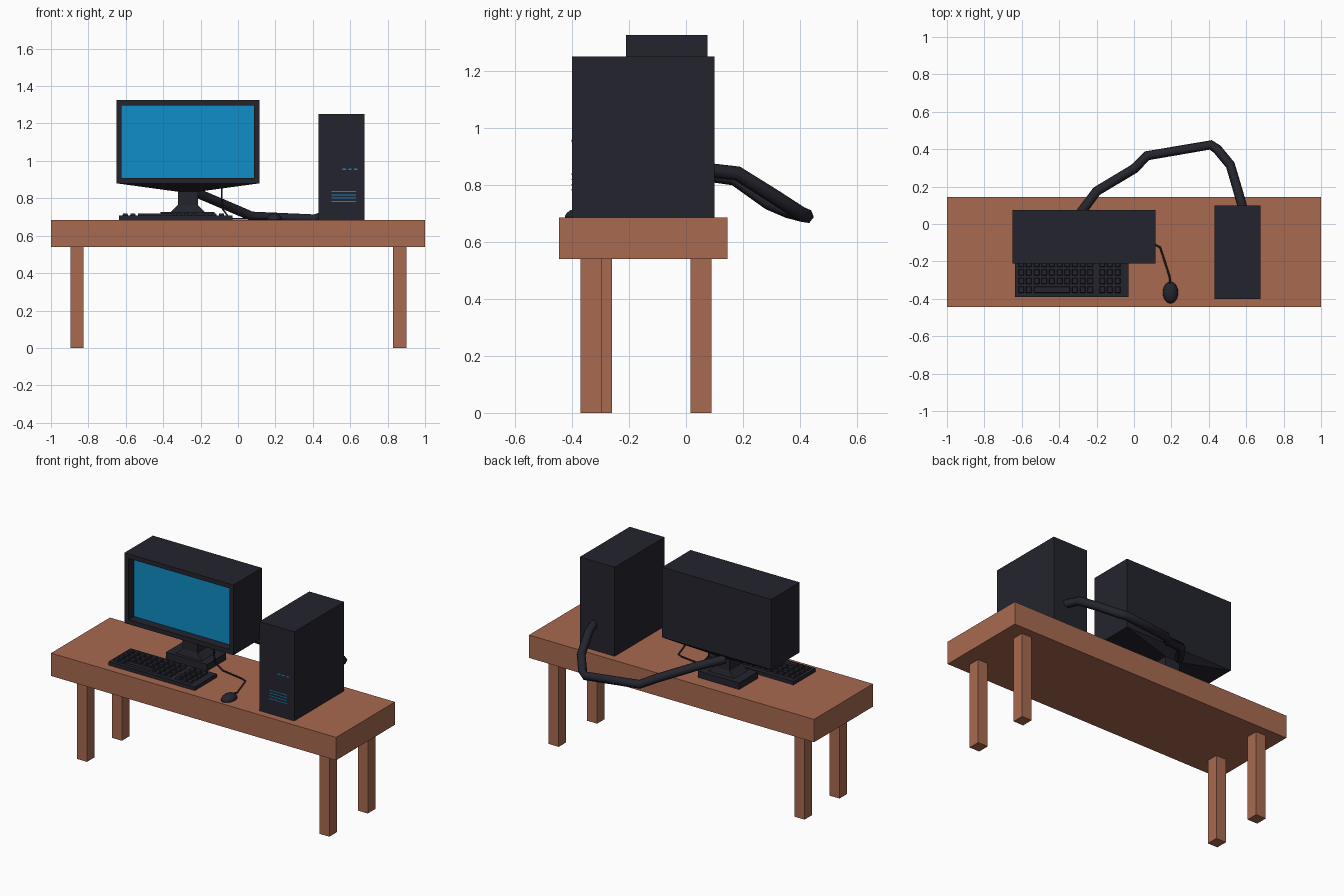
import bpy, bmesh, math

if "Cube" in bpy.data.objects:
    bpy.data.objects.remove(bpy.data.objects["Cube"])


def material(name, rgb):
    m = bpy.data.materials.new(name)
    m.diffuse_color = (*rgb, 1)
    m.use_nodes = True
    m.node_tree.nodes["Principled BSDF"].inputs["Base Color"].default_value = m.diffuse_color
    return m


WOOD = material("warm wood", (0.39, 0.142, 0.079))
DARK = material("charcoal plastic", (0.0175, 0.0175, 0.027))
BLUE = material("screen blue", (0.005, 0.27, 0.57))


def finish(name, bm, *mats):
    bmesh.ops.recalc_face_normals(bm, faces=bm.faces)
    me = bpy.data.meshes.new(name)
    bm.to_mesh(me)
    bm.free()
    for m in mats:
        me.materials.append(m)
    ob = bpy.data.objects.new(name, me)
    bpy.context.collection.objects.link(ob)
    return ob


def add_box(bm, x, y, z, bottom=None):
    """Box from (min, max) ranges; bottom = optional (x, y) ranges for a taper."""
    bx, by = bottom or (x, y)
    rings = []
    for (xr, yr, h) in ((bx, by, z[0]), (x, y, z[1])):
        rings.append([bm.verts.new((xr[i], yr[j], h))
                      for i, j in ((0, 0), (1, 0), (1, 1), (0, 1))])
    lo, hi = rings
    bm.faces.new(lo[::-1])
    bm.faces.new(hi)
    for i in range(4):
        k = (i + 1) % 4
        bm.faces.new((lo[i], lo[k], hi[k], hi[i]))


def box(name, mat, x, y, z, bottom=None):
    bm = bmesh.new()
    add_box(bm, x, y, z, bottom)
    return finish(name, bm, mat)


def cable(name, points, radius, res):
    cu = bpy.data.curves.new(name, 'CURVE')
    cu.dimensions = '3D'
    cu.bevel_depth = radius
    cu.bevel_resolution = res
    cu.use_fill_caps = True
    sp = cu.splines.new('POLY')
    sp.points.add(len(points) - 1)
    for p, co in zip(sp.points, points):
        p.co = (*co, 1)
    cu.materials.append(DARK)
    ob = bpy.data.objects.new(name, cu)
    bpy.context.collection.objects.link(ob)


TOP = 0.685

# Desk: thick top and four square legs
box("desk_top", WOOD, (-1, 1), (-0.445, 0.145), (0.54, TOP))
for name, x, y in (("front_left_leg", -0.895, -0.335), ("front_right_leg", 0.83, -0.37),
                   ("back_left_leg", -0.895, 0.015), ("back_right_leg", 0.83, 0.015)):
    box(name, WOOD, (x, x + 0.07), (y, y + 0.075), (0, 0.54))

# Monitor: box with a recessed blue screen
bm = bmesh.new()
add_box(bm, (-0.65, 0.115), (-0.21, 0.075), (0.88, 1.325))
bm.normal_update()
front = min(bm.faces, key=lambda f: f.calc_center_median().y)
bmesh.ops.inset_region(bm, faces=[front], thickness=0.04)
recess = bmesh.ops.extrude_discrete_faces(bm, faces=[front])["faces"][0]
bmesh.ops.translate(bm, verts=recess.verts, vec=(0, 0.055, 0))
recess.material_index = 1
finish("monitor", bm, DARK, BLUE)

# Monitor underside, neck and foot
NX, NY = (-0.32, -0.215), (-0.10, 0.02)
box("monitor_underside", DARK, (-0.65, 0.115), (-0.21, 0.075), (0.835, 0.88), (NX, NY))
box("monitor_neck", DARK, NX, NY, (0.755, 0.84))
box("neck_flare", DARK, NX, NY, (0.725, 0.765), ((-0.36, -0.175), (-0.11, 0.03)))
box("monitor_foot", DARK, (-0.415, -0.125), (-0.13, 0.06), (TOP, 0.727))

# Keyboard: slab, main key block and number pad
box("keyboard", DARK, (-0.635, -0.03), (-0.39, -0.17), (TOP, 0.708))
bm = bmesh.new()
for x0, cols in ((-0.618, 10), (-0.185, 3)):
    for row in range(4):
        y = -0.368 + row * 0.046
        col = 0
        while col < cols:
            span = 5 if (cols == 10 and row == 0 and col == 2) else 1   # space bar
            x = x0 + col * 0.041
            w = span * 0.041 - 0.011
            add_box(bm, (x + 0.003, x + w - 0.003), (y + 0.003, y + 0.031), (0.707, 0.719),
                    ((x, x + w), (y, y + 0.034)))
            col += span
finish("keyboard_keys", bm, DARK)

# Computer tower with thin front slots and indicator lights
box("tower", DARK, (0.43, 0.675), (-0.40, 0.10), (TOP, 1.25))
bm = bmesh.new()
for i in range(4):
    z = 0.78 + i * 0.018
    add_box(bm, (0.50, 0.63), (-0.4015, -0.40), (z, z + 0.005))
for i in range(3):
    x = 0.56 + i * 0.03
    add_box(bm, (x, x + 0.018), (-0.4015, -0.40), (0.95, 0.958))
finish("tower_lights", bm, BLUE)

# Mouse: flattened dome resting on the desk
bm = bmesh.new()
bmesh.ops.create_uvsphere(bm, u_segments=20, v_segments=12, radius=1)
for v in bm.verts:
    v.co = (0.195 + 0.041 * v.co.x, -0.367 + 0.058 * v.co.y,
            TOP + (0.034 * v.co.z if v.co.z > 0 else 0))
mouse = finish("mouse", bm, DARK)
for p in mouse.data.polygons:
    p.use_smooth = True

# Cables
cable("mouse_cord", [(0.195, -0.32, 0.70), (0.19, -0.28, 0.69), (0.14, -0.125, 0.69),
                     (0.11, -0.11, 0.69), (-0.045, -0.085, 0.692), (-0.08, -0.11, 0.74),
                     (-0.087, -0.12, 0.80), (-0.087, -0.12, 0.88)], 0.005, 1)
cable("monitor_cable", [(-0.30, 0.04, 0.84), (-0.20, 0.175, 0.82), (0.0, 0.295, 0.735),
                        (0.07, 0.365, 0.705), (0.41, 0.423, 0.69), (0.445, 0.40, 0.70),
                        (0.515, 0.315, 0.755), (0.555, 0.18, 0.84), (0.58, 0.09, 0.85)],
      0.026, 1)
